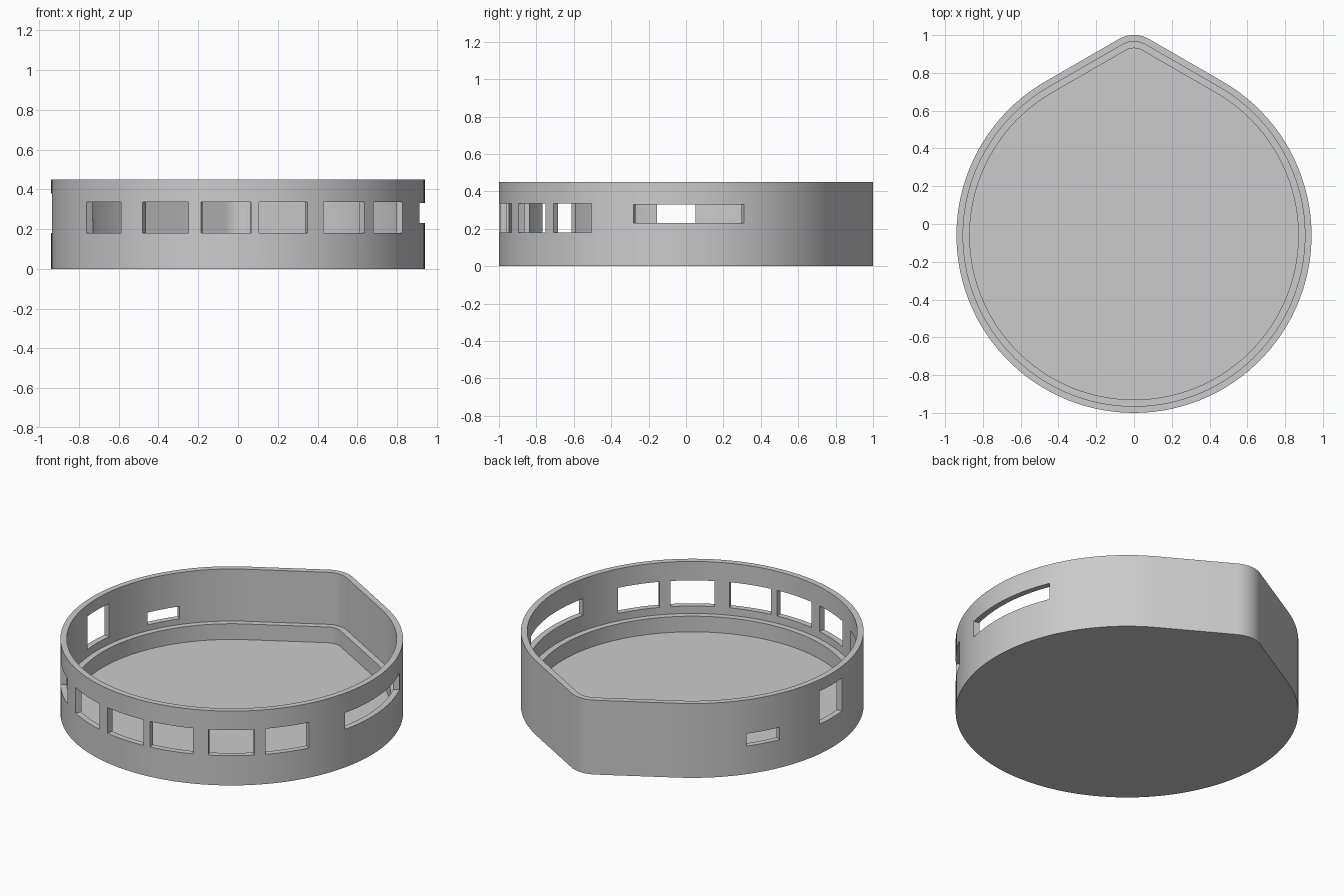
import bpy, bmesh
from math import sin, cos, radians, sqrt

if "Cube" in bpy.data.objects:
    bpy.data.objects.remove(bpy.data.objects["Cube"], do_unlink=True)

CY, R, TIP_R, HEIGHT = -0.06, 0.94, 0.16, 0.45
WALL, LEDGE, FLOOR_Z, LEDGE_Z = 0.035, 0.07, 0.04, 0.135

grey = bpy.data.materials.new("light_grey")
grey.use_nodes = True
GREY = (0.6, 0.6, 0.6, 1)
grey.diffuse_color = GREY
grey.node_tree.nodes["Principled BSDF"].inputs["Base Color"].default_value = GREY


def outline(offset):
    """Teardrop: big arc closed by two tangents and a rounded tip."""
    tip_y = CY + (R - TIP_R) * 2 / sqrt(3)
    big, small = R - offset, TIP_R - offset
    pts = []
    for i in range(97):
        a = radians(120 + 300 * i / 96)
        pts.append((big * cos(a), CY + big * sin(a)))
    for i in range(11):
        a = radians(60 + 60 * i / 10)
        pts.append((small * cos(a), tip_y + small * sin(a)))
    return pts


def make_object(name, bm):
    bmesh.ops.recalc_face_normals(bm, faces=bm.faces)
    mesh = bpy.data.meshes.new(name)
    bm.to_mesh(mesh)
    bm.free()
    mesh.materials.append(grey)
    obj = bpy.data.objects.new(name, mesh)
    bpy.context.collection.objects.link(obj)
    return obj


def bridge(bm, a, b):
    for i in range(len(a)):
        j = (i + 1) % len(a)
        bm.faces.new((a[i], a[j], b[j], b[i]))


# Tray: outer wall, rim, inner wall, ledge and floor
bm = bmesh.new()
section = [(0, 0), (0, HEIGHT), (WALL, HEIGHT), (WALL, LEDGE_Z),
           (LEDGE, LEDGE_Z), (LEDGE, FLOOR_Z)]
rings = [[bm.verts.new((x, y, z)) for x, y in outline(off)] for off, z in section]
for lower, upper in zip(rings, rings[1:]):
    bridge(bm, lower, upper)
bm.faces.new(rings[0])
bm.faces.new(rings[-1])
tray = make_object("tray", bm)

# Openings: start angle, end angle (degrees from +x), bottom, top
openings = [(270 + c - 7.7, 270 + c + 7.7, 0.18, 0.335)
            for c in (-46.4, -23.1, -3.7, 14.2, 34.9, 54.1)]
openings += [(-13.5, 23.2, 0.23, 0.33),      # long side slot
             (173, 186, 0.18, 0.38),         # tall side window
             (143.4, 155.7, 0.17, 0.245)]    # small rear slot

bm = bmesh.new()
for start, end, low, high in openings:
    angles = [radians(start + (end - start) * i / 12) for i in range(13)]
    loop = [(0.885, a) for a in angles] + [(1.0, a) for a in reversed(angles)]
    bottom, top = [[bm.verts.new((r * cos(a), CY + r * sin(a), z)) for r, a in loop]
                   for z in (low, high)]
    bridge(bm, bottom, top)
    bm.faces.new(bottom)
    bm.faces.new(top)
cutter = make_object("opening_cutter", bm)
cutter.hide_render = True

# Cut the openings, then shade the curved walls smooth
cut = tray.modifiers.new("openings", "BOOLEAN")
cut.operation, cut.solver, cut.object = "DIFFERENCE", "EXACT", cutter
bpy.ops.object.select_all(action="DESELECT")
bpy.context.view_layer.objects.active = tray
tray.select_set(True)
bpy.ops.object.modifier_apply(modifier=cut.name)
bpy.data.objects.remove(cutter, do_unlink=True)
bpy.ops.object.shade_smooth_by_angle(angle=radians(30))
